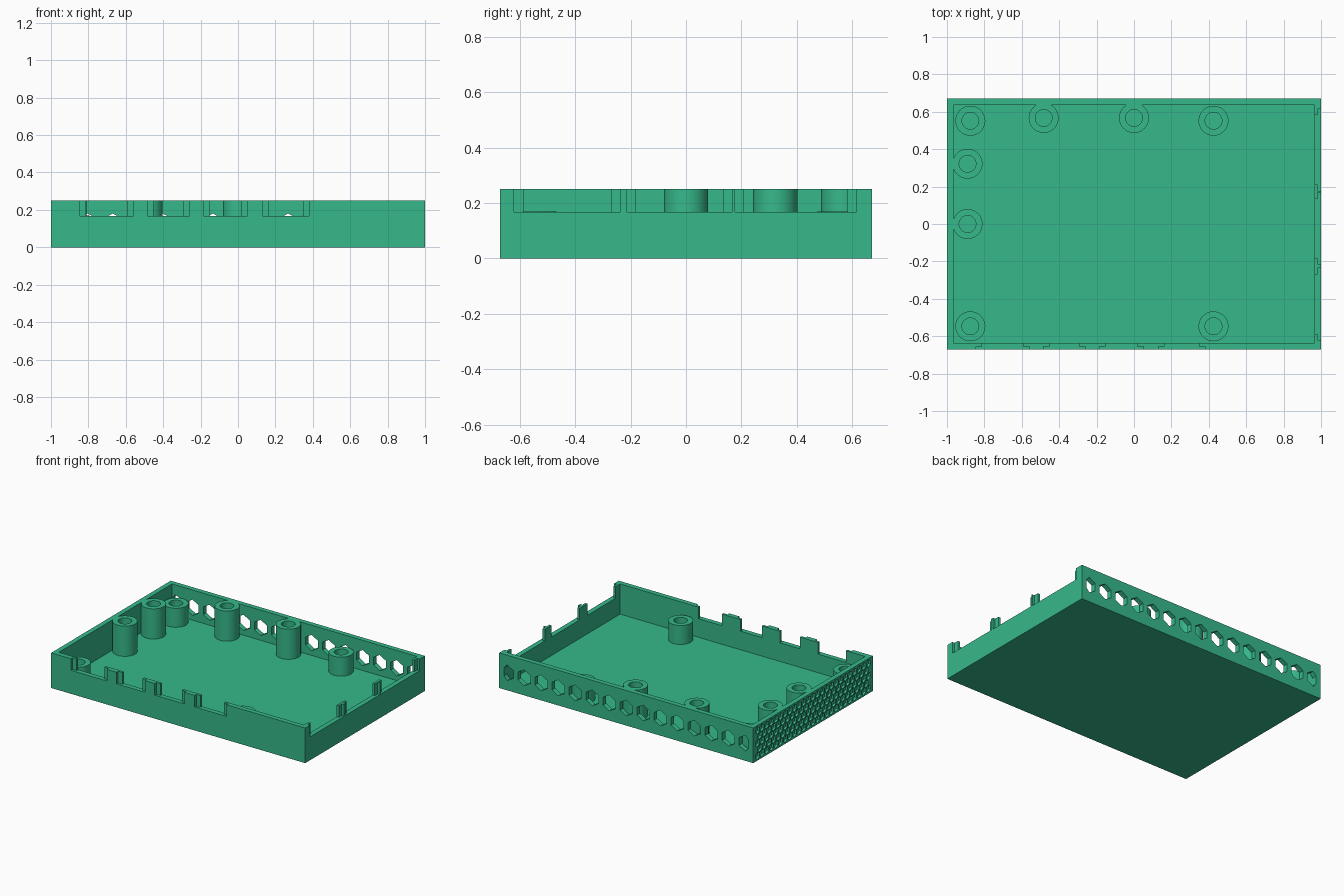
import bpy, bmesh
from math import sin, cos, pi
from mathutils import Vector

if "Cube" in bpy.data.objects:
    bpy.data.objects.remove(bpy.data.objects["Cube"])

HX, HY, H = 1.0, 0.672, 0.25    # half length, half depth, height
WALL, FLOOR = 0.035, 0.035
SILL = 0.167                    # bottom of the port openings

green = bpy.data.materials.new("green plastic")
green.use_nodes = True
green.diffuse_color = (0.037, 0.485, 0.258, 1)
green.node_tree.nodes["Principled BSDF"].inputs["Base Color"].default_value = green.diffuse_color


def make(name, bm):
    bmesh.ops.recalc_face_normals(bm, faces=bm.faces)
    mesh = bpy.data.meshes.new(name)
    bm.to_mesh(mesh)
    bm.free()
    mesh.materials.append(green)
    ob = bpy.data.objects.new(name, mesh)
    bpy.context.collection.objects.link(ob)
    return ob


def prism(bm, points, offset):
    """Extrude a closed outline along an offset."""
    face = bm.faces.new([bm.verts.new(p) for p in points])
    ext = bmesh.ops.extrude_face_region(bm, geom=[face], use_keep_orig=True)
    verts = [g for g in ext["geom"] if isinstance(g, bmesh.types.BMVert)]
    bmesh.ops.translate(bm, verts=verts, vec=Vector(offset))


def block(bm, hx, hy, z0, z1):
    prism(bm, [(-hx, -hy, z0), (hx, -hy, z0), (hx, hy, z0), (-hx, hy, z0)], (0, 0, z1 - z0))


def hexagon(radius):
    """Pointed-top hexagon as (across, up) pairs."""
    return [(radius * sin(i * pi / 3), radius * cos(i * pi / 3)) for i in range(6)]


def cut(target, bm):
    cutter = make("cutter", bm)
    cutter.hide_render = True
    mod = target.modifiers.new("cut", 'BOOLEAN')
    mod.operation = 'DIFFERENCE'
    mod.solver = 'EXACT'
    mod.object = cutter
    bpy.context.view_layer.objects.active = target
    bpy.ops.object.modifier_apply(modifier=mod.name)
    bpy.data.objects.remove(cutter)


# Open tray
bm = bmesh.new()
block(bm, HX, HY, 0, H)
tray = make("case_tray", bm)
bm = bmesh.new()
block(bm, HX - WALL, HY - WALL, FLOOR, H + 0.1)
cut(tray, bm)

# Port openings, stepped: wide in the outer half of the wall, narrow inside
STEP, OUT, IN, LIP = 0.018, -0.05, 0.06, 0.033
front_ports = [(-0.845, -0.56), (-0.485, -0.26), (-0.185, 0.05), (0.13, 0.38)]
side_ports = [(-0.62, -0.236), (-0.215, 0.168), (0.177, 0.615)]


def port_outline(a, b):
    """(along wall, depth into wall) pairs."""
    return [(a, OUT), (b, OUT), (b, STEP), (b - LIP, STEP),
            (b - LIP, IN), (a + LIP, IN), (a + LIP, STEP), (a, STEP)]


bm = bmesh.new()
for a, b in front_ports:
    prism(bm, [(u, d - HY, SILL) for u, d in port_outline(a, b)], (0, 0, 0.2))
for a, b in side_ports:
    prism(bm, [(HX - d, u, SILL) for u, d in port_outline(a, b)], (0, 0, 0.2))
cut(tray, bm)

# Row of hexagonal vents through the back wall, trimmed at the corners
bm = bmesh.new()
limit = HX - WALL - 0.003
for k in range(-7, 8):
    pts = [(max(-limit, min(limit, k * 0.134 + u)), v) for u, v in hexagon(0.056)]
    pts = list(dict.fromkeys(pts))
    prism(bm, [(x, HY - WALL - 0.02, H / 2 + v) for x, v in pts], (0, 0.1, 0))
cut(tray, bm)

# Shallow honeycomb relief on the outer left-hand end wall
bm = bmesh.new()
PITCH = 0.052
for row in range(-2, 3):
    shift = PITCH / 2 if row % 2 else 0
    for col in range(-12, 13):
        y, z = col * PITCH + shift, H / 2 + row * 0.045
        if abs(y) < HY - 0.03:
            prism(bm, [(-HX - 0.02, y + u, z + v) for u, v in hexagon(0.025)], (0.035, 0, 0))
cut(tray, bm)


# Hollow round standoffs
def standoff(name, x, y, top, outer=0.08, inner=0.045, n=40):
    bm = bmesh.new()
    rings = []
    for r, z in [(outer, FLOOR), (outer, top), (inner, top), (inner, FLOOR)]:
        rings.append([bm.verts.new((x + r * cos(2 * pi * i / n), y + r * sin(2 * pi * i / n), z))
                      for i in range(n)])
    for k in range(4):
        lo, hi = rings[k], rings[(k + 1) % 4]
        for i in range(n):
            j = (i + 1) % n
            bm.faces.new((lo[i], lo[j], hi[j], hi[i]))
    ob = make(name, bm)
    bpy.ops.object.select_all(action='DESELECT')
    ob.select_set(True)
    bpy.context.view_layer.objects.active = ob
    bpy.ops.object.shade_smooth_by_angle()


for x in (-0.875, 0.425):
    for y in (-0.547, 0.552):
        standoff("board_standoff", x, y, SILL + 0.003)
for x, y in [(-0.483, 0.567), (0, 0.567), (-0.89, 0.322), (-0.89, 0)]:
    standoff("lid_standoff", x, y, H)
